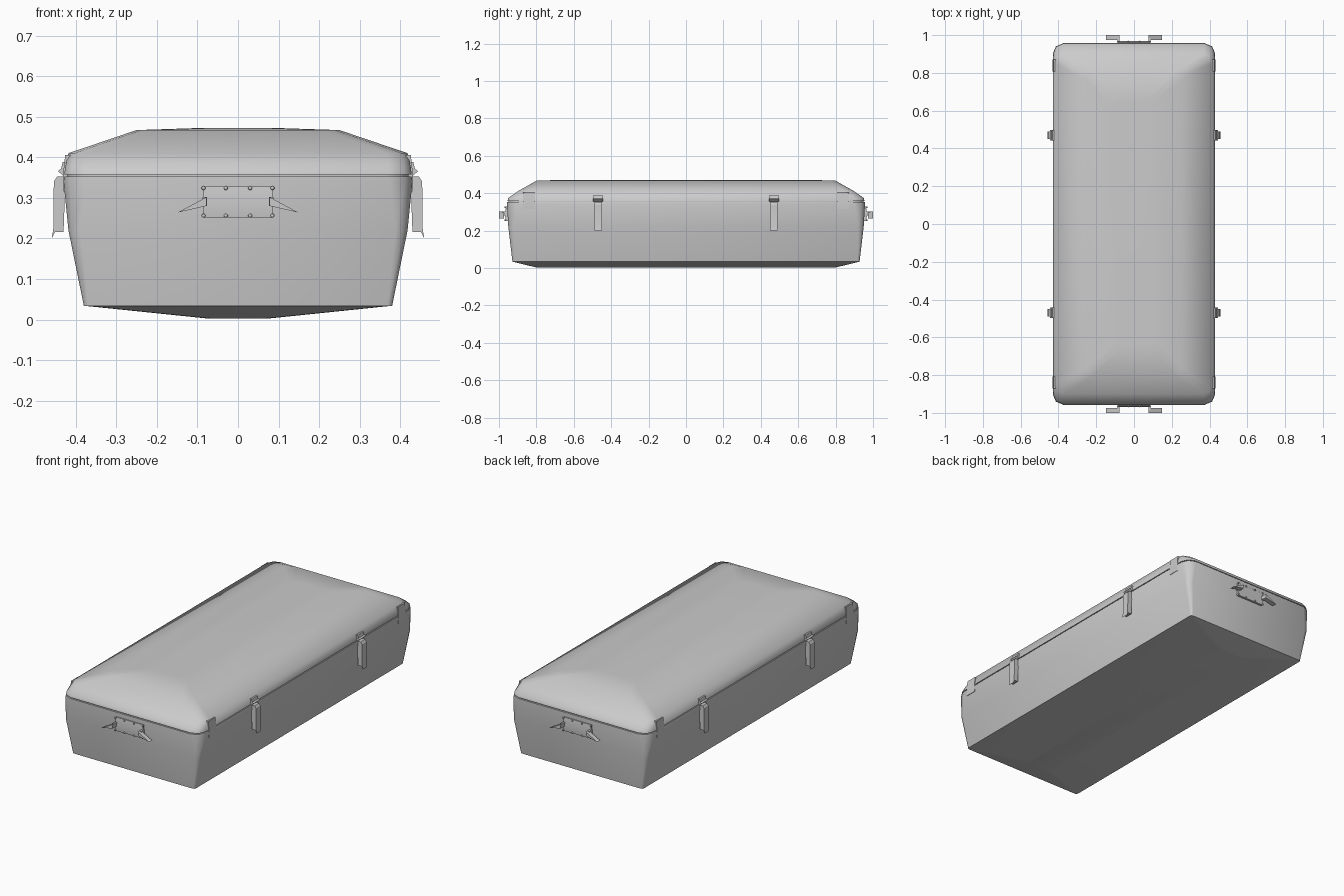
import bpy, bmesh, math
from mathutils import Vector

if "Cube" in bpy.data.objects:
    bpy.data.objects.remove(bpy.data.objects["Cube"])


def finish(name, bm, angle=50):
    bmesh.ops.recalc_face_normals(bm, faces=bm.faces)
    me = bpy.data.meshes.new(name)
    bm.to_mesh(me)
    bm.free()
    ob = bpy.data.objects.new(name, me)
    bpy.context.collection.objects.link(ob)
    bpy.ops.object.select_all(action='DESELECT')
    ob.select_set(True)
    bpy.context.view_layer.objects.active = ob
    bpy.ops.object.shade_smooth_by_angle(angle=math.radians(angle))
    return ob


def ring(bm, hx, hy, z, c):
    # rectangle with two-step rounded corners
    k = c * 0.3
    quad = [(hx, hy - c), (hx - k, hy - k), (hx - c, hy)]
    pts = quad + [(-x, y) for x, y in quad[::-1]]
    pts += [(-x, -y) for x, y in pts]
    return [bm.verts.new((x, y, z)) for x, y in pts]


def loft(name, rings, angle=50):
    bm = bmesh.new()
    loops = [ring(bm, *r) for r in rings]
    for a, b in zip(loops, loops[1:]):
        n = len(a)
        for i in range(n):
            bm.faces.new((a[i], a[(i + 1) % n], b[(i + 1) % n], b[i]))
    bm.faces.new(loops[0])
    bm.faces.new(loops[-1])
    return finish(name, bm, angle)


def prism(bm, profile, axis, a, b):
    # extrude a 2D profile along x or y
    def p(u, v, w):
        return (w, u, v) if axis == 'x' else (u, w, v)
    lo = [bm.verts.new(p(u, v, a)) for u, v in profile]
    hi = [bm.verts.new(p(u, v, b)) for u, v in profile]
    n = len(lo)
    bm.faces.new(lo)
    bm.faces.new(hi)
    for i in range(n):
        bm.faces.new((lo[i], lo[(i + 1) % n], hi[(i + 1) % n], hi[i]))


# Tapered tub with a shallow keeled bottom
loft("case_tub", [(0.08, 0.80, 0.003, 0.02), (0.38, 0.928, 0.034, 0.012),
                  (0.418, 0.95, 0.22, 0.03), (0.43, 0.957, 0.34, 0.055),
                  (0.428, 0.957, 0.353, 0.055)], 55)
# Dark seam between tub and lid
loft("seam_gasket", [(0.420, 0.948, 0.350, 0.055), (0.420, 0.948, 0.362, 0.055)])
# Lid with upright rim, sloped shoulders and nearly flat crown
loft("case_lid", [(0.428, 0.955, 0.358, 0.055), (0.426, 0.95, 0.375, 0.055),
                  (0.418, 0.90, 0.41, 0.05), (0.25, 0.80, 0.467, 0.04),
                  (0.10, 0.65, 0.472, 0.04)], 55)

# Side latches: hooked catch on the lid and a flared lever below
lever = [(0.425, 0.352), (0.446, 0.352), (0.454, 0.34), (0.455, 0.225),
         (0.459, 0.20), (0.451, 0.216), (0.43, 0.216)]
catch = [(0.422, 0.36), (0.432, 0.355), (0.444, 0.366), (0.436, 0.372),
         (0.432, 0.388), (0.422, 0.388)]
hinge = [(0.405, 0.405), (0.426, 0.405), (0.431, 0.36), (0.43, 0.315), (0.415, 0.315)]
for side, sx in (("right", 1), ("left", -1)):
    for end, cy in (("front", -0.47), ("back", 0.47)):
        for part, prof, w in (("lever", lever, 0.02), ("catch", catch, 0.027)):
            bm = bmesh.new()
            prism(bm, [(u * sx, v) for u, v in prof], 'y', cy - w, cy + w)
            finish(f"latch_{part}_{side}_{end}", bm, 30)
    # Guard plates near the corners
    for end, cy in (("front", -0.84), ("back", 0.84)):
        bm = bmesh.new()
        prism(bm, [(u * sx, v) for u, v in hinge], 'y', cy - 0.032, cy + 0.032)
        finish(f"corner_guard_{side}_{end}", bm, 30)

# End handles: backing plate, two flared arms and rivets
for end, sy in (("front", -1), ("back", 1)):
    bm = bmesh.new()
    prism(bm, [(0.94 * sy, 0.252), (0.964 * sy, 0.252), (0.968 * sy, 0.285),
               (0.962 * sy, 0.328), (0.94 * sy, 0.328)], 'x', -0.085, 0.085)
    finish(f"handle_plate_{end}", bm, 30)

    bm = bmesh.new()
    for s in (-1, 1):
        prism(bm, [(0.078 * s, 0.302), (0.148 * s, 0.264), (0.078 * s, 0.280)],
              'y', 0.974 * sy, 1.0 * sy)
        prism(bm, [(0.076 * s, 0.302), (0.088 * s, 0.302), (0.088 * s, 0.280),
                   (0.076 * s, 0.280)], 'y', 0.95 * sy, 0.985 * sy)
    finish(f"handle_arms_{end}", bm, 30)

    bm = bmesh.new()
    for x in (-0.085, -0.03, 0.03, 0.085):
        for z in (0.256, 0.324):
            geo = bmesh.ops.create_uvsphere(bm, u_segments=8, v_segments=5, radius=0.005)
            bmesh.ops.translate(bm, verts=geo['verts'], vec=Vector((x, 0.966 * sy, z)))
    finish(f"handle_rivets_{end}", bm, 60)
